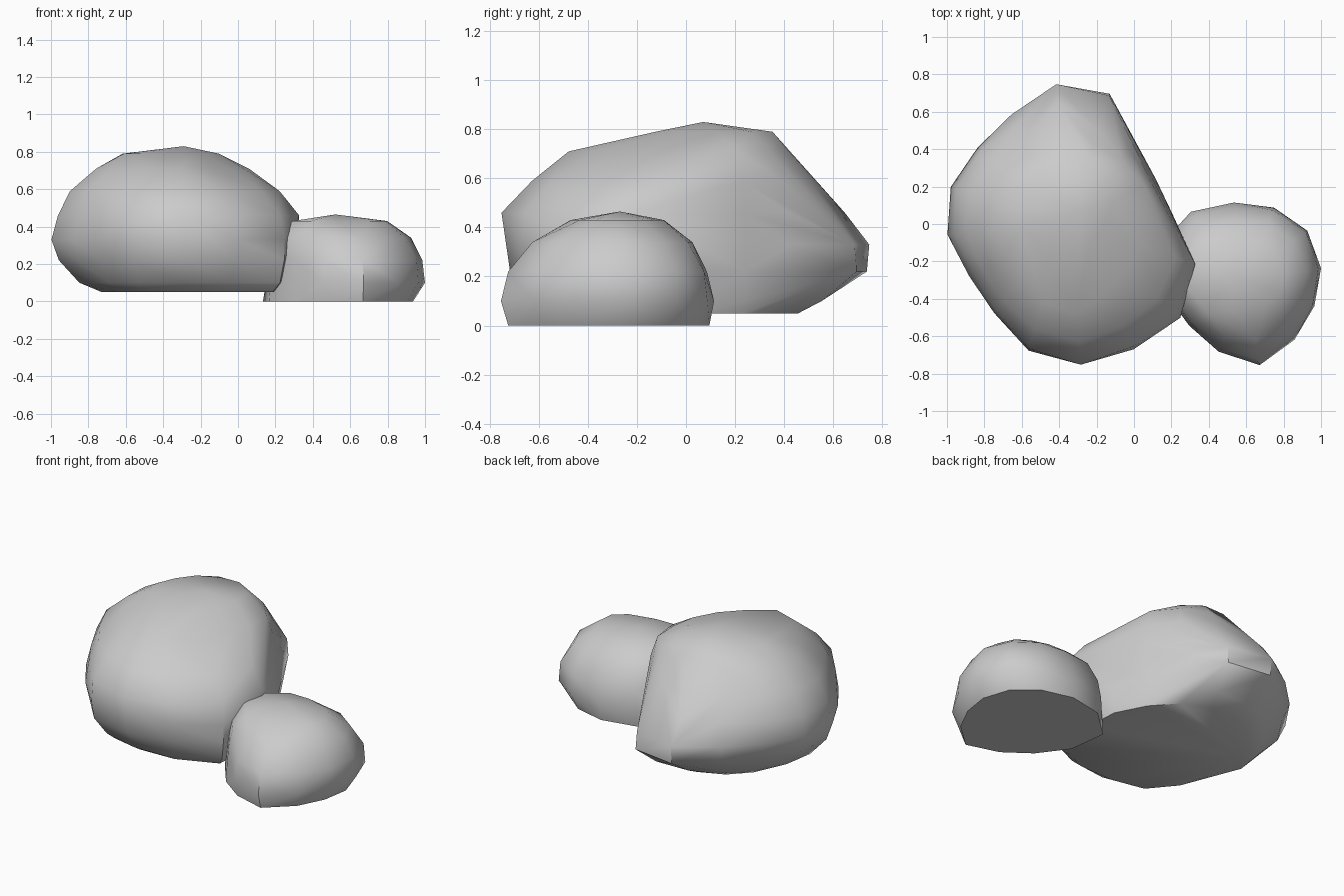
import bpy, bmesh, math


def rock(name, centre, phase, heights, radii, peak, crease):
    """Wrap a faceted skin around stacked outlines given as radii at even angles."""
    bm = bmesh.new()
    for z, row in zip(heights, radii):
        for i, r in enumerate(row):
            a = math.radians(phase) + i * 2 * math.pi / len(row)
            bm.verts.new((centre[0] + r * math.cos(a), centre[1] + r * math.sin(a), z))
    bm.verts.new(peak)
    bmesh.ops.convex_hull(bm, input=bm.verts[:])
    bmesh.ops.delete(bm, geom=[v for v in bm.verts if not v.link_faces], context='VERTS')
    bmesh.ops.recalc_face_normals(bm, faces=bm.faces)
    mesh = bpy.data.meshes.new(name)
    bm.to_mesh(mesh)
    bm.free()
    obj = bpy.data.objects.new(name, mesh)
    bpy.context.collection.objects.link(obj)
    bpy.ops.object.select_all(action='DESELECT')
    obj.select_set(True)
    bpy.context.view_layer.objects.active = obj
    bpy.ops.object.shade_smooth_by_angle(angle=math.radians(crease))
    return obj


# Large boulder with a flat cliff on its back-right side
rock("large_boulder", (-0.35, 0.0), 5,
     (0.05, 0.10, 0.22, 0.33, 0.46, 0.59, 0.71, 0.79),
     ((.54, .50, .49, .48, .45, .43, .41, .39, .38, .39, .46, .54, .56, .62, .70, .58),
      (.55, .515, .53, .58, .55, .51, .48, .49, .50, .48, .53, .60, .64, .68, .75, .63),
      (.56, .525, .56, .73, .74, .63, .59, .61, .61, .57, .59, .69, .72, .74, .78, .67),
      (.55, .52, .56, .72, .75, .66, .635, .66, .65, .60, .62, .71, .735, .755, .78, .70),
      (.54, .51, .545, .62, .65, .60, .61, .63, .615, .57, .60, .70, .755, .74, .75, .71),
      (.51, .495, .51, .53, .53, .52, .54, .56, .55, .52, .54, .59, .63, .62, .62, .60),
      (.41, .455, .45, .44, .42, .41, .42, .42, .41, .38, .38, .44, .48, .42, .40, .40),
      (.20, .28, .35, .37, .35, .32, .29, .28, .26, .20, .15, .12, .12, .14, .15, .17)),
     (-0.29, 0.07, 0.83), 40)

# Small boulder leaning against its right side
rock("small_boulder", (0.6, -0.3), 9,
     (0.0, 0.10, 0.22, 0.34, 0.43),
     ((.34, .36, .37, .40, .45, .50, .44, .39, .39, .43, .36, .33),
      (.405, .42, .415, .42, .47, .48, .43, .385, .41, .46, .41, .39),
      (.39, .41, .40, .39, .45, .46, .42, .375, .39, .43, .38, .38),
      (.33, .33, .33, .33, .39, .43, .40, .35, .32, .33, .31, .31),
      (.20, .20, .19, .21, .27, .32, .31, .27, .18, .14, .17, .20)),
     (0.52, -0.27, 0.465), 50)
